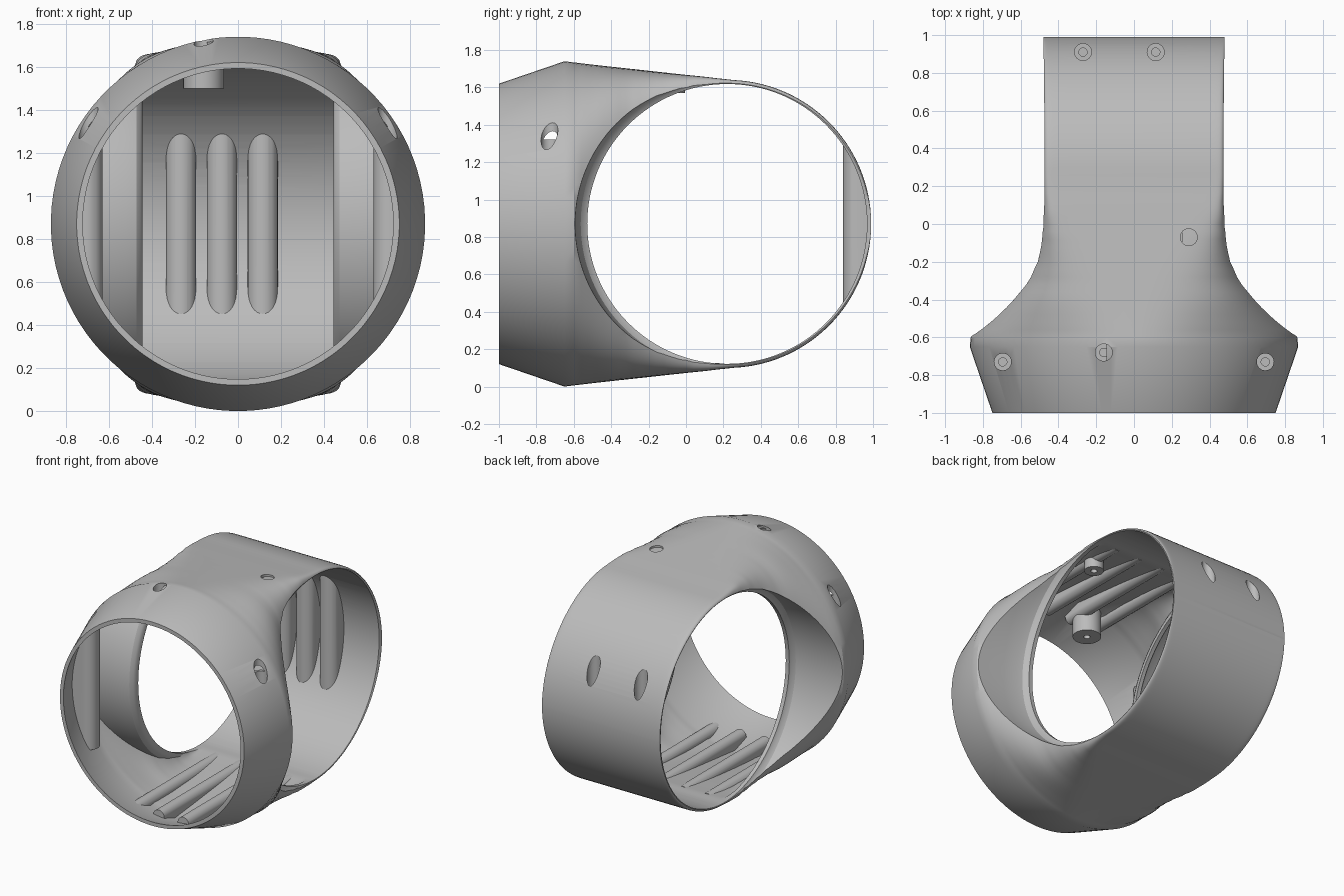
import bpy, bmesh, math
from mathutils import Vector, Matrix

old = bpy.data.objects.get("Cube")
if old:
    bpy.data.objects.remove(old, do_unlink=True)

MID = 0.87            # height of both pipe axes
TUBE_Y, TUBE_R = 0.22, 0.77

grey = bpy.data.materials.new("plain_grey")
grey.use_nodes = True
grey.diffuse_color = (0.5, 0.5, 0.5, 1)
grey.node_tree.nodes["Principled BSDF"].inputs["Base Color"].default_value = (0.5, 0.5, 0.5, 1)


def to_object(name, bm):
    bmesh.ops.recalc_face_normals(bm, faces=bm.faces)
    mesh = bpy.data.meshes.new(name)
    bm.to_mesh(mesh)
    bm.free()
    mesh.materials.append(grey)
    ob = bpy.data.objects.new(name, mesh)
    bpy.context.scene.collection.objects.link(ob)
    return ob


def loft(name, rings):
    bm = bmesh.new()
    loops = [[bm.verts.new(p) for p in ring] for ring in rings]
    n = len(loops[0])
    for a, b in zip(loops, loops[1:]):
        for i in range(n):
            j = (i + 1) % n
            bm.faces.new((a[i], a[j], b[j], b[i]))
    bm.faces.new(loops[0])
    bm.faces.new(loops[-1])
    return to_object(name, bm)


def boolean(target, tool, op):
    mod = target.modifiers.new("cut", 'BOOLEAN')
    mod.operation, mod.solver, mod.object = op, 'EXACT', tool
    bpy.context.view_layer.objects.active = target
    bpy.ops.object.modifier_apply(modifier=mod.name)
    bpy.data.objects.remove(tool, do_unlink=True)


# Stations along the body: y, half width, half height, squareness
STATIONS = [(-1.05, 0.733, 0.733, 2), (-0.65, 0.87, 0.87, 2), (-0.6, 0.865, 0.864, 2),
            (-0.5, 0.78, 0.852, 2.4), (-0.42, 0.705, 0.843, 2.9), (-0.3, 0.61, 0.83, 3.7),
            (-0.2, 0.555, 0.819, 5), (-0.1, 0.52, 0.808, 7), (0.0, 0.495, 0.797, 12),
            (0.1, 0.48, 0.787, 24), (TUBE_Y, 0.48, 0.772, 40)]


def station(y):
    for a, b in zip(STATIONS, STATIONS[1:]):
        if y <= b[0]:
            f = (y - a[0]) / (b[0] - a[0])
            return [p + (q - p) * f for p, q in zip(a, b)]
    return STATIONS[-1]


def body_solid(name, inset, start):
    def ring(y, w, h, n):
        pts = []
        for i in range(96):
            a = 2 * math.pi * (i + 0.5) / 96
            c, s = math.cos(a), math.sin(a)
            pts.append((w * math.copysign(abs(c) ** (2 / n), c), y,
                        MID + h * math.copysign(abs(s) ** (2 / n), s)))
        return pts
    ys = [start, -0.65, -0.6] + [-0.56 + 0.04 * i for i in range(19)]
    rings = []
    for y in ys:
        _, w, h, n = station(y)
        rings.append(ring(y, w - inset, h - inset, n))
    r = TUBE_R - inset
    for i in range(1, 33):
        t = math.pi / 2 * i / 32.3
        rings.append(ring(TUBE_Y + r * math.sin(t), 0.48 - inset, r * math.cos(t), 40))
    return loft(name, rings)


def lathe_x(name, profile):
    rings = []
    for x, r in profile:
        rings.append([(x, TUBE_Y + r * math.cos(2 * math.pi * i / 128),
                       MID + r * math.sin(2 * math.pi * i / 128)) for i in range(128)])
    return loft(name, rings)


def horn(side, grow):
    # flared scoop that shapes the wall around a side opening
    shift = grow
    prof = [(0.47, 0.745), (0.48, 0.765), (0.5, 0.783), (0.55, 0.794),
            (0.65, 0.802), (0.78, 0.809), (0.9, 0.815), (1.2, 0.82)]
    return lathe_x("horn", [(side * (x - shift), r + grow) for x, r in prof])


def post(x, y, r, z0, z1):
    return loft("post", [[(x + r * math.cos(2 * math.pi * i / 32),
                           y + r * math.sin(2 * math.pi * i / 32), z)
                          for i in range(32)] for z in (z0, z1)])


def bar(name, centre, axis, inward, r, half, depth):
    # half-round bar whose flat back is buried in the wall
    axis, inward, centre = Vector(axis), Vector(inward), Vector(centre)
    side = axis.cross(inward)
    prof = [inward * r * math.sin(math.pi * i / 16) + side * r * math.cos(math.pi * i / 16)
            for i in range(17)]
    prof += [-side * r - inward * depth, side * r - inward * depth]
    ob = loft(name, [[centre + axis * s * half + p for p in prof] for s in (-1, 1)])
    boolean(ob, body_solid("clip", 0.013, -0.99), 'INTERSECT')
    return ob


# Hollow body with the collar in front and an opening on each side
shell = body_solid("collar_and_cross_tube", 0, -1)
hollow = body_solid("hollow", 0.028, -1.05)
for side in (1, -1):
    boolean(shell, horn(side, 0), 'DIFFERENCE')
    boolean(hollow, horn(side, 0.027), 'DIFFERENCE')
boolean(shell, hollow, 'DIFFERENCE')
boolean(shell, lathe_x("bore", [(-1.3, 0.748), (1.3, 0.748)]), 'DIFFERENCE')

parts = [shell]

# Upright bars on the back wall
for x in (-0.265, -0.075, 0.115):
    parts.append(bar("back_bar", (x, 0.91, MID), (0, 0, 1), (0, -1, 0), 0.07, 0.5, 0.1))

# Upright bars inside the collar
for s in (1, -1):
    parts.append(bar("collar_bar", (s * 0.70, -0.73, MID), (0, 0, 1), (-s, 0, 0), 0.07, 0.45, 0.2))

# Ribs along the floor and the ceiling
for s in (1, -1):
    for x in (-0.3, -0.1, 0.1, 0.3):
        parts.append(bar("long_rib", (x, -0.3, MID - s * 0.79), (0, 1, 0), (0, 0, s), 0.045, 0.48, 0.12))

# Screw bosses hanging from the ceiling
for x, y, r, z in ((-0.16, -0.68, 0.095, 1.5), (0.29, -0.07, 0.065, 1.57)):
    boss = post(x, y, r, z, 1.8)
    boss.name = "screw_boss"
    boolean(boss, body_solid("clip", 0.013, -0.99), 'INTERSECT')
    parts.append(boss)

# Countersunk screw holes, cut through whatever they meet
HOLES = [(-0.27, 0.91, 1.05), (0.115, 0.91, 1.05), (-0.695, -0.73, 1.15),
         (0.695, -0.73, 1.15), (-0.16, -0.68, 1.66), (0.29, -0.07, 1.61)]
for ob in parts:
    corners = [Vector(c) for c in ob.bound_box]
    lo = [min(c[i] for c in corners) for i in range(3)]
    hi = [max(c[i] for c in corners) for i in range(3)]
    for x, y, z in HOLES:
        if lo[0] < x < hi[0] and lo[1] - 0.03 < y < hi[1] + 0.03 and not ob.name.startswith("long"):
            boolean(ob, post(x, y, 0.045, z, 1.9), 'DIFFERENCE')
            boolean(ob, post(x, y, 0.022, z - 0.2, 1.9), 'DIFFERENCE')

# Smooth curved surfaces, crisp edges
for ob in parts:
    bpy.ops.object.select_all(action='DESELECT')
    ob.select_set(True)
    bpy.context.view_layer.objects.active = ob
    bpy.ops.object.shade_smooth_by_angle(angle=math.radians(28))
